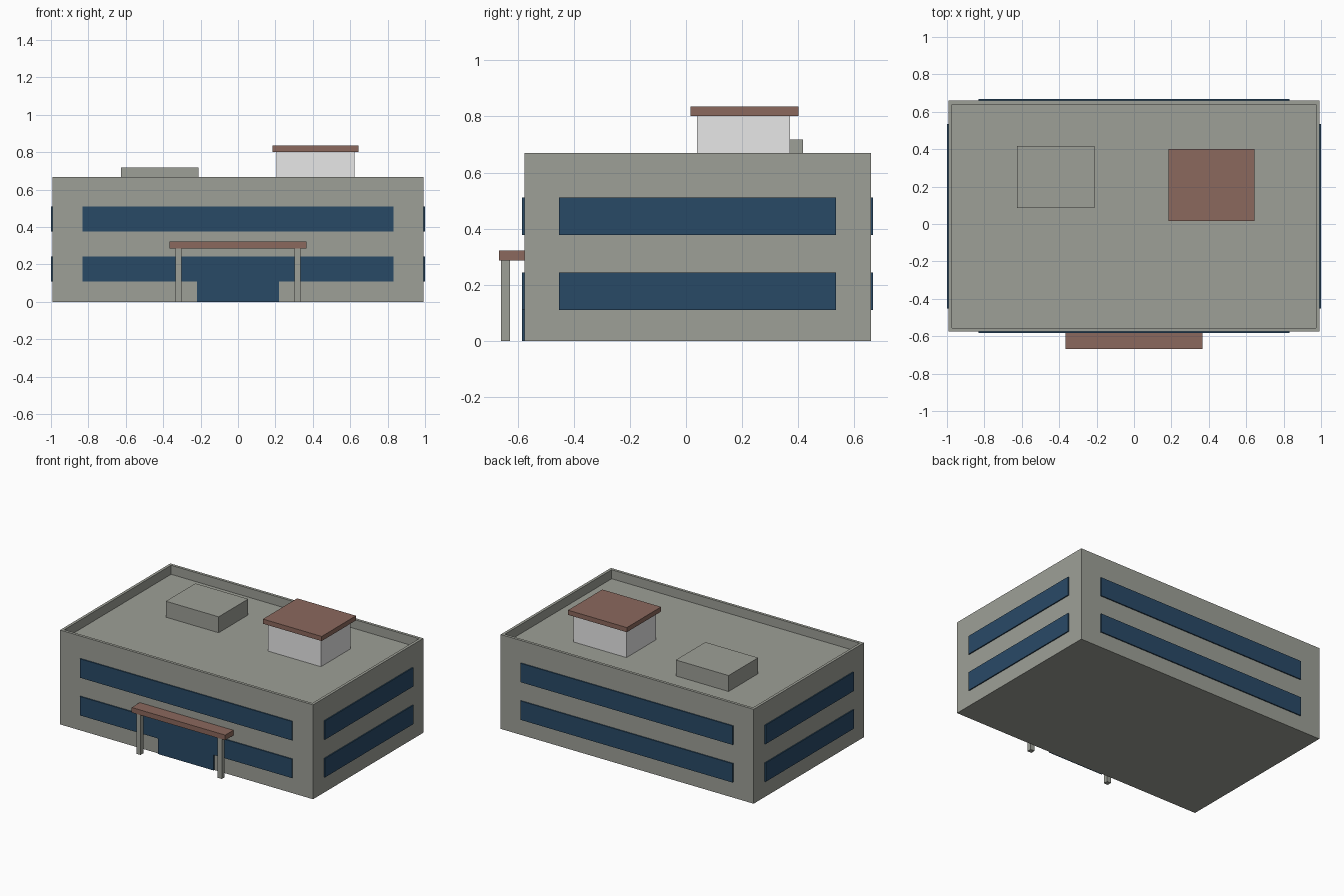
import bpy, bmesh
from mathutils import Vector

old = bpy.data.objects.get("Cube")
if old:
    bpy.data.objects.remove(old, do_unlink=True)


def material(name, rgb):
    m = bpy.data.materials.new(name)
    m.use_nodes = True
    color = (*rgb, 1)
    m.diffuse_color = color
    m.node_tree.nodes["Principled BSDF"].inputs["Base Color"].default_value = color
    return m


CONCRETE = material("grey concrete", (0.34, 0.35, 0.31))
GLASS = material("dark blue glass", (0.022, 0.068, 0.134))
BROWN = material("red brown roofing", (0.26, 0.14, 0.11))
WHITE = material("pale plaster", (0.8, 0.8, 0.8))


def finish(name, bm, mat):
    mesh = bpy.data.meshes.new(name)
    bm.to_mesh(mesh)
    bm.free()
    mesh.materials.append(mat)
    obj = bpy.data.objects.new(name, mesh)
    bpy.context.scene.collection.objects.link(obj)
    return obj


def box_mesh(x, y, z):
    bm = bmesh.new()
    bmesh.ops.create_cube(bm, size=1)
    for v in bm.verts:
        v.co = Vector([(lo + hi) / 2 + c * (hi - lo) for c, (lo, hi) in zip(v.co, (x, y, z))])
    return bm


def box(name, x, y, z, mat):
    return finish(name, box_mesh(x, y, z), mat)


HALF_X, FRONT, BACK, TOP = 0.992, -0.576, 0.659, 0.669
DECK = 0.605
PROUD = 0.008   # how far the glass stands out of the walls

# Main block, its roof deck inset and sunk behind a parapet
bm = box_mesh((-HALF_X, HALF_X), (FRONT, BACK), (0, TOP))
bm.normal_update()
roof = max(bm.faces, key=lambda f: f.normal.z)
bmesh.ops.inset_region(bm, faces=[roof], thickness=0.028)
walls = bmesh.ops.extrude_face_region(bm, geom=[roof])["geom"]
bmesh.ops.delete(bm, geom=[roof], context="FACES_ONLY")
for v in walls:
    if isinstance(v, bmesh.types.BMVert):
        v.co.z = DECK
bmesh.ops.recalc_face_normals(bm, faces=bm.faces)
finish("main_block", bm, CONCRETE)

# Two storeys of ribbon windows on all four walls
for floor, z in (("lower", (0.11, 0.244)), ("upper", (0.377, 0.511))):
    long_x, side_y = (-0.832, 0.832), (-0.453, 0.535)
    box(floor + "_front_window", long_x, (FRONT - PROUD, FRONT), z, GLASS)
    box(floor + "_back_window", long_x, (BACK, BACK + PROUD), z, GLASS)
    box(floor + "_left_window", (HALF_X, HALF_X + PROUD), side_y, z, GLASS)
    box(floor + "_right_window", (-HALF_X - PROUD, -HALF_X), side_y, z, GLASS)

# Entrance with canopy and two posts
box("entrance_door", (-0.218, 0.218), (FRONT - PROUD, FRONT), (0, 0.11), GLASS)
box("entrance_canopy", (-0.367, 0.367), (-0.667, FRONT), (0.286, 0.322), BROWN)
for side, s in (("left", 1), ("right", -1)):
    box(side + "_canopy_post", sorted((s * 0.302, s * 0.335)), (-0.66, -0.628), (0, 0.286), CONCRETE)

# Rooftop housing with overhanging slab, and a low plant box
box("roof_house", (0.207, 0.622), (0.04, 0.371), (DECK, 0.802), WHITE)
box("roof_house_slab", (0.184, 0.645), (0.016, 0.4), (0.802, 0.835), BROWN)
box("roof_plant_box", (-0.626, -0.212), (0.086, 0.417), (DECK, 0.718), CONCRETE)
